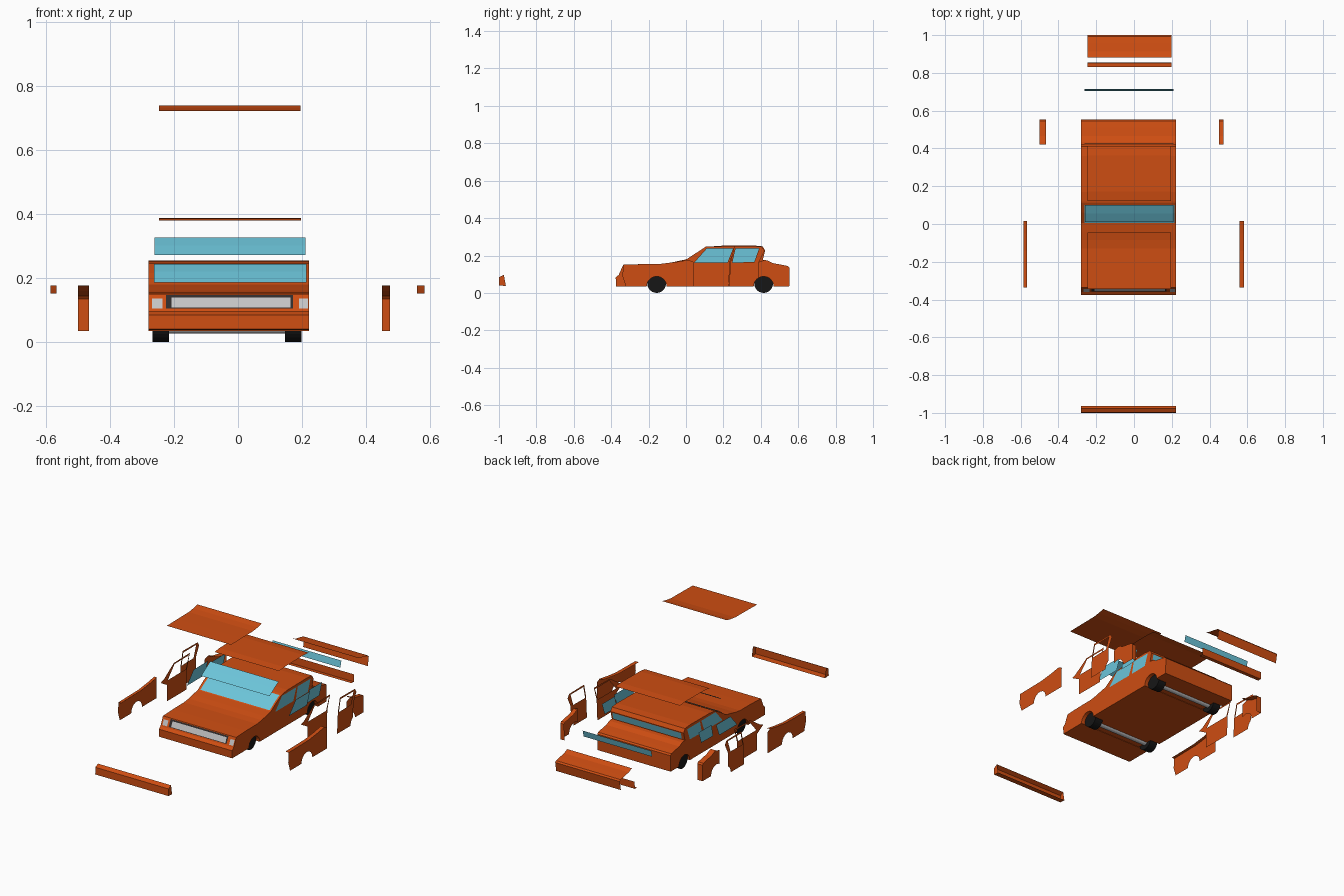
import bpy, bmesh, math
from mathutils import Vector, Matrix

if "Cube" in bpy.data.objects:
    bpy.data.objects.remove(bpy.data.objects["Cube"])


def material(name, rgb):
    m = bpy.data.materials.new(name)
    m.diffuse_color = (*rgb, 1)
    m.use_nodes = True
    m.node_tree.nodes["Principled BSDF"].inputs["Base Color"].default_value = m.diffuse_color
    return m


ORANGE = material("orange paint", (0.62, 0.075, 0.006))
GLASS = material("blue glass", (0.15, 0.56, 0.70))
BLACK = material("black rubber", (0.008, 0.008, 0.008))
GREY = material("light grey metal", (0.55, 0.55, 0.56))
DARK = material("dark trim", (0.03, 0.025, 0.025))


def finish(bm, name, mat):
    me = bpy.data.meshes.new(name)
    bm.to_mesh(me)
    bm.free()
    me.materials.append(mat)
    ob = bpy.data.objects.new(name, me)
    bpy.context.collection.objects.link(ob)
    return ob


def side(bm, x, outline, hole=None):
    """Flat sheet in the yz plane, with an optional opening."""
    edges = []
    for loop in (outline, hole or []):
        vs = [bm.verts.new((x, y, z)) for y, z in loop]
        edges += [bm.edges.new((vs[i], vs[(i + 1) % len(vs)])) for i in range(len(vs))]
    normal = Vector((1 if x > 0 else -1, 0, 0))
    r = bmesh.ops.triangle_fill(bm, use_beauty=True, edges=edges, normal=normal)
    faces = [f for f in r["geom"] if isinstance(f, bmesh.types.BMFace)]
    bmesh.ops.dissolve_limit(bm, angle_limit=0.01, verts=[], edges=list({e for f in faces for e in f.edges}))


def strip(bm, x0, x1, profile, closed=False):
    """Sheet made by sweeping a yz profile along x."""
    a = [bm.verts.new((x0, y, z)) for y, z in profile]
    b = [bm.verts.new((x1, y, z)) for y, z in profile]
    n = len(profile)
    for i in range(n if closed else n - 1):
        j = (i + 1) % n
        bm.faces.new((a[i], b[i], b[j], a[j]))


def sheet(name, x0, x1, profile, mat=ORANGE):
    bm = bmesh.new()
    strip(bm, x0, x1, profile)
    return finish(bm, name, mat)


def panel(name, x, outline, hole=None, mat=ORANGE):
    bm = bmesh.new()
    side(bm, x, outline, hole)
    return finish(bm, name, mat)


def arch(cy, a0, a1, n=8):
    """Wheel arch points, angles in degrees."""
    return [(cy + 0.053 * math.cos(math.radians(a0 + (a1 - a0) * i / n)),
             0.035 + 0.053 * math.sin(math.radians(a0 + (a1 - a0) * i / n))) for i in range(n + 1)]


def shift(profile, dy, dz):
    return [(y + dy, z + dz) for y, z in profile]


XL, XR = -0.28, 0.222
FRONT_Y, REAR_Y, BOT = -0.157, 0.415, 0.035

# Shared profiles (y, z)
hood = [(-0.345, 0.152), (-0.24, 0.154), (-0.13, 0.155), (-0.085, 0.161), (-0.045, 0.170)]
roof = [(0.12, 0.246), (0.17, 0.252), (0.36, 0.254), (0.41, 0.249)]
windscreen = [(0.01, 0.181), (0.055, 0.211), (0.10, 0.237)]
rear_glass = [(0.423, 0.222), (0.413, 0.182)]
boot_top = [(0.435, 0.173), (0.465, 0.159), (0.51, 0.151), (0.545, 0.144), (0.553, 0.135)]
front_window = [(0.045, 0.163), (0.112, 0.238), (0.252, 0.238), (0.222, 0.163)]
rear_window = [(0.248, 0.163), (0.265, 0.238), (0.391, 0.238), (0.365, 0.165)]

# Assembled body shell
outline = ([(-0.374, BOT), (-0.376, 0.083), (-0.360, 0.096), (-0.336, 0.150)] + hood[1:]
           + [(0.005, 0.180), (0.06, 0.216), (0.11, 0.243)] + roof
           + [(0.423, 0.226), (0.410, 0.176)] + boot_top + [(0.55, BOT)]
           + arch(REAR_Y, 0, 180, 12) + arch(FRONT_Y, 0, 180, 12))
bm = bmesh.new()
strip(bm, XL, XR, outline, True)
side(bm, XL, outline)
side(bm, XR, outline)
bmesh.ops.remove_doubles(bm, verts=bm.verts, dist=1e-5)
bmesh.ops.recalc_face_normals(bm, faces=bm.faces)
finish(bm, "body_shell", ORANGE)

# Floor between the wheels, over the arches
for cy, nm in ((FRONT_Y, "front"), (REAR_Y, "rear")):
    sheet(nm + "_floor", -0.215, 0.148, [(cy - 0.053, 0.037), (cy + 0.053, 0.037)])

# Glass fitted to the body
sheet("body_windscreen", -0.262, 0.214, [(y - 0.003, z + 0.004) for y, z in
      [(0.008, 0.182), (0.06, 0.216), (0.104, 0.240)]], GLASS)
sheet("body_rear_glass", -0.262, 0.209, [(0.425, 0.222), (0.415, 0.182)], GLASS)
for x, nm in ((XL - 0.002, "left"), (XR + 0.002, "right")):
    panel(nm + "_body_front_window", x, front_window, None, GLASS)
    panel(nm + "_body_rear_window", x, rear_window, None, GLASS)


# Grille and lamps lying on the sloping nose
def nose(z, off):
    return (-0.360 + (z - 0.096) * 0.024 / 0.054 - off, z)


sheet("nose_recess", -0.225, 0.172, [nose(0.104, 0.002), nose(0.147, 0.002)], DARK)
sheet("grille", -0.208, 0.164, [nose(0.108, 0.004), nose(0.139, 0.004)], GREY)
for x0, x1, nm in ((-0.268, -0.236, "left"), (0.190, 0.218, "right")):
    sheet(nm + "_headlamp", x0, x1, [nose(0.105, 0.003), nose(0.136, 0.003)], GREY)

# Wheels and axles
for cy, nm in ((FRONT_Y, "front"), (REAR_Y, "rear")):
    for cx, w, r, cz, part, mat in ((-0.241, 0.052, 0.05, 0.05, "left_wheel", BLACK),
                                    (0.173, 0.052, 0.05, 0.05, "right_wheel", BLACK),
                                    (-0.034, 0.365, 0.02, 0.046, "axle", GREY)):
        bm = bmesh.new()
        bmesh.ops.create_cone(bm, cap_ends=True, segments=24, radius1=r, radius2=r, depth=w,
                              matrix=Matrix.Translation((cx, cy, cz)) @ Matrix.Rotation(math.pi / 2, 4, "Y"))
        finish(bm, nm + "_" + part, mat)

# Separated hood, roof, glass and boot parts
sheet("hood_panel", -0.247, 0.195, shift(hood, 0, 0.569))
sheet("roof_panel", -0.247, 0.197, shift(roof, 0.002, 0.134))
sheet("windscreen_panel", -0.26, 0.21, shift(windscreen, 0, 0.09), GLASS)
sheet("rear_glass_panel", -0.262, 0.209, shift(rear_glass, 0.292, 0), GLASS)
sheet("boot_lid", -0.246, 0.198, shift(boot_top, 0.447, 0.001)[:-1] + [(1.0, 0.136), (0.99, 0.08)])
sheet("rear_valance", -0.246, 0.198, [(0.855, 0.08), (0.853, BOT), (0.83, BOT)])

# Separated front bumper with closed ends
bumper = [(-0.963, 0.037), (-1.0, 0.040), (-0.999, 0.084), (-0.974, 0.097)]
bm = bmesh.new()
strip(bm, XL, XR, bumper)
side(bm, XL, bumper)
side(bm, XR, bumper)
finish(bm, "front_bumper", ORANGE)

# Separated side panels
wing_top = [(-0.335, 0.152), (-0.14, 0.155), (-0.05, 0.166), (0.015, 0.177)]
wing = ([(-0.322, BOT), (-0.34, 0.09)] + wing_top + [(0.04, 0.165), (0.04, BOT)]
        + arch(FRONT_Y, 0, 180, 12))
front_door = [(0.04, BOT), (0.04, 0.135), (-0.025, 0.172), (0.008, 0.183), (0.105, 0.247),
              (0.262, 0.250), (0.235, 0.165), (0.228, BOT)]
rear_door = ([(0.23, BOT), (0.238, 0.165), (0.258, 0.250), (0.405, 0.248), (0.42, 0.225),
              (0.39, 0.165)] + arch(REAR_Y, 122, 180, 5))
quarter_top = [(0.42, 0.176)] + boot_top + [(0.552, BOT)]
quarter = [(0.387, 0.165)] + quarter_top + arch(REAR_Y, 0, 122, 9)

# name, wing outer/inner x, front door, rear door, quarter outer/inner x, front/rear glass
for nm, wo, wi, fd, rd, qo, qi, fg, rg in (
        ("left", -0.586, -0.567, -0.514, -0.561, -0.5, -0.465, -0.383, -0.36),
        ("right", 0.583, 0.559, 0.449, 0.519, 0.475, 0.449, 0.318, 0.303)):
    for part, xo, xi, shape, top in (("front_wing", wo, wi, wing, wing_top),
                                     ("rear_quarter", qo, qi, quarter, quarter_top)):
        bm = bmesh.new()
        side(bm, xo, shape)
        strip(bm, xo, xi, top)
        finish(bm, nm + "_" + part, ORANGE)
    panel(nm + "_front_door", fd, front_door, front_window)
    panel(nm + "_rear_door", rd, rear_door, rear_window)
    panel(nm + "_front_door_glass", fg, front_window, None, GLASS)
    panel(nm + "_rear_door_glass", rg, rear_window, None, GLASS)
